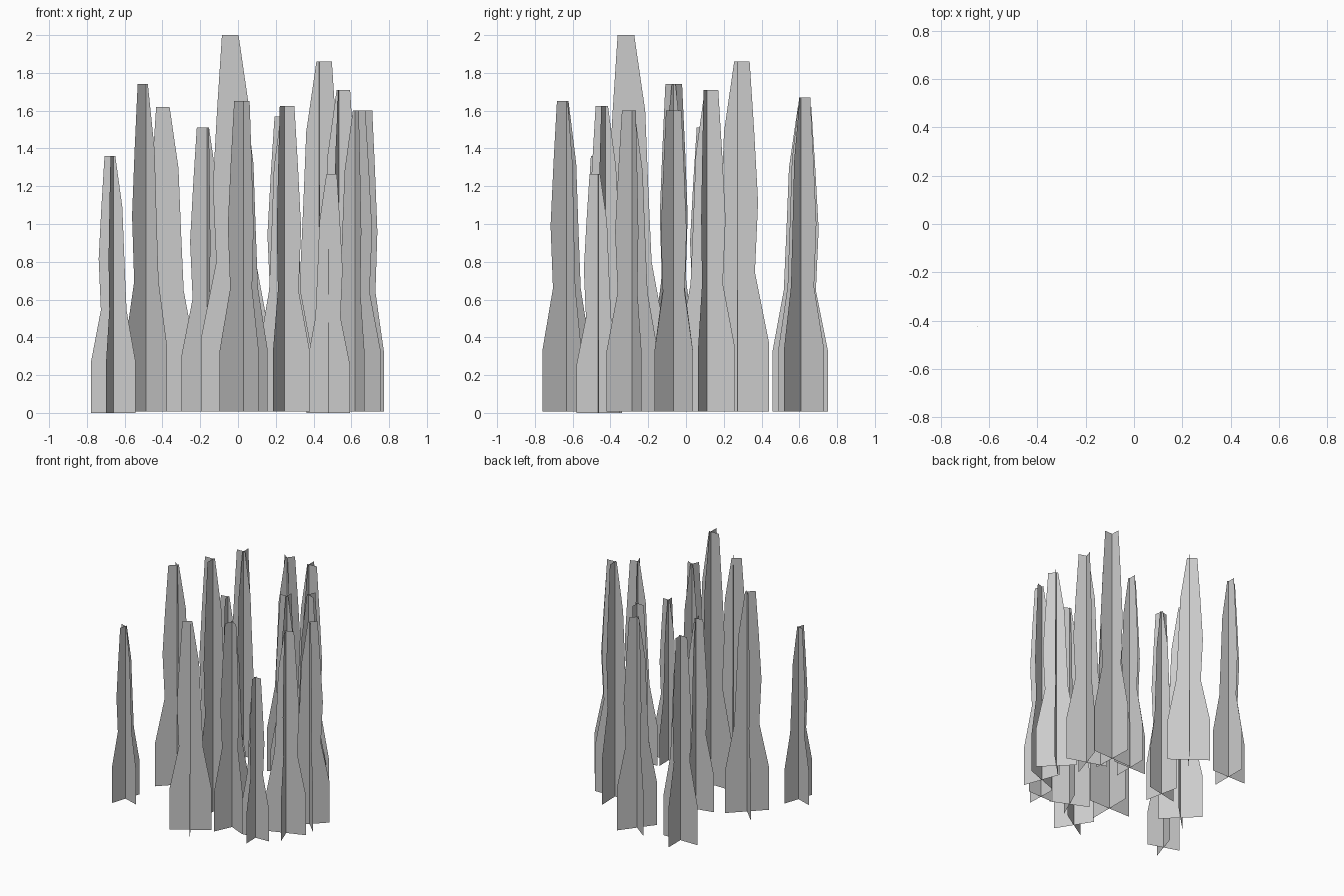
import bpy, math
from math import cos, sin, radians

if "Cube" in bpy.data.objects:
    bpy.data.objects.remove(bpy.data.objects["Cube"])

# (height fraction, half-width on short side, half-width on long side)
PROFILE = [(0.004, .091, .091), (.20, .091, .091), (.40, .054, .051),
           (.60, .045, .060), (.80, .037, .049), (1.0, .008, .036)]

# plant: x, y, height, angle of the long side of the first blade
PLANTS = [
    (-.660, -.457, 1.36, 162), (-.487, -.065, 1.74, 135),
    (-.375, .605, 1.62, 90), (-.165, .110, 1.51, 192),
    (-.013, -.290, 2.00, 180), (.030, -.633, 1.65, 212),
    (.245, -.425, 1.625, 246), (.430, .270, 1.86, 2),
    (.535, .112, 1.71, -18), (.478, -.465, 1.265, -88),
    (.620, -.285, 1.60, -70), (.670, -.065, 1.60, -45),
    (.000, .610, 1.67, 53), (.250, .250, 1.57, 90),
]


def crossed_plant(name, x, y, height, angle):
    verts, faces = [], []
    # two upright blades crossing at right angles
    for turn in (0, 90):
        a = radians(angle + turn)
        start = len(verts)
        for f, short, long in PROFILE:
            z = f * height
            if height < 1.4 and f < .1:
                z = 0
            for w in (-short, 0, long):
                d = w * height
                verts.append((x + d * cos(a), y + d * sin(a), z))
        for row in range(len(PROFILE) - 1):
            for col in range(2):
                i = start + row * 3 + col
                faces.append((i, i + 1, i + 4, i + 3))
    mesh = bpy.data.meshes.new(name)
    mesh.from_pydata(verts, [], faces)
    obj = bpy.data.objects.new(name, mesh)
    bpy.context.collection.objects.link(obj)


for n, plant in enumerate(PLANTS):
    crossed_plant(f"crossed_plant_{n + 1}", *plant)
